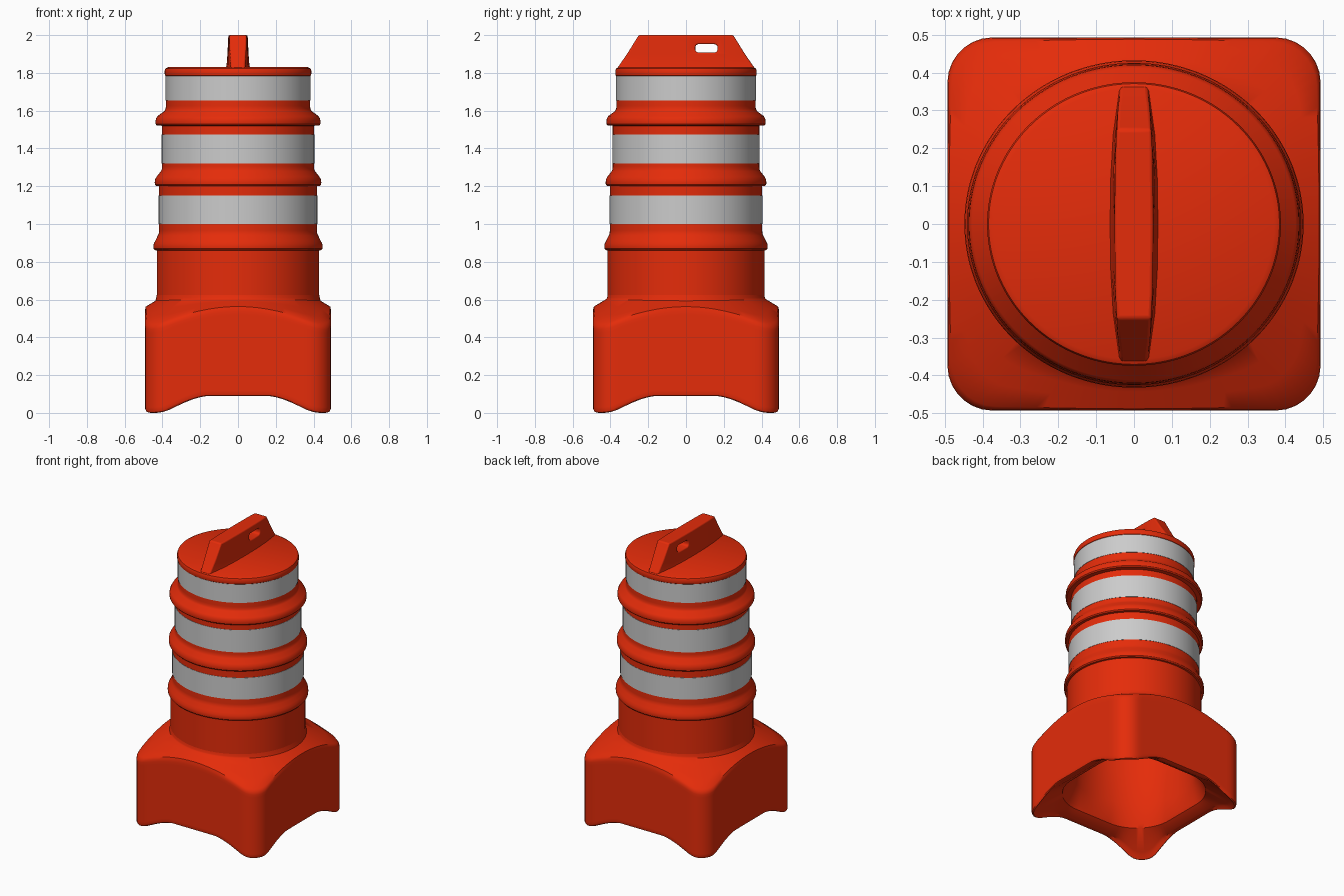
import bpy
from math import sin, cos, pi, hypot, sqrt, radians

if "Cube" in bpy.data.objects:
    bpy.data.objects.remove(bpy.data.objects["Cube"])

N = 160
SQUASH = 0.965          # the drum is slightly narrower front to back
HALF, CORNER = 0.493, 0.12

ANGLES = [2 * pi * (i + 0.5) / N for i in range(N)]

orange = bpy.data.materials.new("orange_plastic")
orange.diffuse_color = (0.78, 0.025, 0.003, 1)
orange.use_nodes = True
orange.node_tree.nodes["Principled BSDF"].inputs["Base Color"].default_value = orange.diffuse_color


def loft(name, rings, mat=None, cap_start=True, cap_end=True, angle=32):
    """Skin a list of equal-length rings into one mesh."""
    n = len(rings[0])
    verts = [p for r in rings for p in r]
    faces = [(k * n + j, k * n + (j + 1) % n, (k + 1) * n + (j + 1) % n, (k + 1) * n + j)
             for k in range(len(rings) - 1) for j in range(n)]
    if cap_start:
        faces.append(tuple(range(n - 1, -1, -1)))
    if cap_end:
        faces.append(tuple((len(rings) - 1) * n + j for j in range(n)))
    me = bpy.data.meshes.new(name)
    me.from_pydata(verts, [], faces)
    ob = bpy.data.objects.new(name, me)
    bpy.context.collection.objects.link(ob)
    if mat:
        me.materials.append(mat)
    bpy.ops.object.select_all(action='DESELECT')
    ob.select_set(True)
    bpy.context.view_layer.objects.active = ob
    bpy.ops.object.shade_smooth_by_angle(angle=radians(angle))
    return ob


def round_ring(r, z):
    return [(r * cos(a), r * SQUASH * sin(a), z) for a in ANGLES]


def square_ring(half, corner):
    """Rounded square sampled along evenly spaced rays."""
    pts, c = [], half - corner
    for a in ANGLES:
        u, v = cos(a), sin(a)
        t = half / max(abs(u), abs(v))
        if min(abs(u), abs(v)) * t > c:
            b = c * (abs(u) + abs(v))
            t = b + sqrt(b * b - 2 * c * c + corner * corner)
        pts.append((u * t, v * t))
    return pts


# Drum body: straight stepped sections, three ribs and a lid
profile = [(0.43, 0.58), (0.43, 0.852)]
for z, r_low, r_rib, r_high in ((0.86, 0.43, 0.448, 0.418),
                                (1.20, 0.418, 0.441, 0.402),
                                (1.52, 0.402, 0.437, 0.382)):
    profile += [(r_low, z), (r_rib - 0.007, z + 0.002), (r_rib - 0.001, z + 0.009),
                (r_rib, z + 0.02), (r_rib - 0.002, z + 0.036), (r_rib - 0.01, z + 0.051),
                (r_high + 0.007, z + 0.078), (r_high + 0.001, z + 0.09), (r_high, z + 0.105)]
profile += [(0.381, 1.782), (0.386, 1.786), (0.388, 1.795), (0.388, 1.812),
            (0.384, 1.823), (0.37, 1.83)]
loft("drum_body", [round_ring(r, z) for r, z in profile], orange, cap_start=False)

# Reflective bands
for i, (z0, z1, r) in enumerate(((1.0, 1.15, 0.42), (1.32, 1.475, 0.404),
                                 (1.655, 1.784, 0.384))):
    loft(f"reflective_band_{i + 1}",
         [round_ring(r - 0.005, z0), round_ring(r, z0), round_ring(r, z1),
          round_ring(r - 0.005, z1)], None, False, False)


# Square base: hollow inside, arched underneath, conical shoulder on top
def shoulder(r):
    return 0.56 - 0.6 * (r - HALF)


def underside(r):
    t = min(1, max(0, (0.645 - r) / 0.125))
    return 0.09 * (0.6 * t + 0.4 * t * t * (3 - 2 * t))


outer = square_ring(HALF, CORNER)
hole = square_ring(0.39, 0.26)


def wall(scale, height):
    return [(x * scale, y * scale, height(hypot(x, y))) for x, y in outer]


def shoulder_ring(t):
    pts = []
    for (x, y), (rx, ry, _) in zip(outer, round_ring(0.437, 0)):
        px, py = rx + (x - rx) * t, ry + (y - ry) * t
        pts.append((px, py, min(shoulder(hypot(px, py)), 0.605 - 0.02 * t)))
    return pts


base = [round_ring(0.35, 1.75), round_ring(0.39, 0.9), round_ring(0.395, 0.5),
        round_ring(0.4, 0.27), [(x, y, 0.15) for x, y in hole],
        [(x * 1.02, y * 1.02, 0.125) for x, y in hole]]
base += [wall(s, lambda r, s=s: underside(r * s)) for s in (0.92, 0.95)]
base += [wall(s, lambda r, d=d: underside(r) + d)
         for s, d in ((0.98, 0), (0.994, 0.003), (1, 0.012), (1, 0.03))]
base += [wall(s, lambda r, d=d: shoulder(r) - d)
         for s, d in ((1, 0.045), (1, 0.025), (0.996, 0.01))]
base += [shoulder_ring(t) for t in (0.93, 0.6, 0.3, 0.0)]
base += [round_ring(0.433, 0.609), round_ring(0.429, 0.63)]
loft("square_base", base, orange, cap_end=False, angle=38)


# Carry handle: tapered, slightly bulged fin on the lid
def fin_ring(half_side, z):
    right = half_side + [(x, -y) for x, y in half_side[-2::-1]]
    return [(x, y, z) for x, y in right] + [(-x, y, z) for x, y in right[::-1]]


foot = [(0.038, -0.366), (0.056, -0.24), (0.063, -0.12), (0.065, 0)]
low = [(0.037, -0.35), (0.053, -0.23), (0.059, -0.12), (0.06, 0)]
middle = [(0.042, -0.312), (0.051, -0.22), (0.055, -0.11), (0.056, 0)]
top = [(0.046, -0.25), (0.049, -0.18), (0.05, -0.09), (0.051, 0)]
handle = loft("carry_handle", [fin_ring(foot, 1.822), fin_ring(low, 1.845),
                               fin_ring(middle, 1.9), fin_ring(top, 2.0)], orange)

# Slot through the handle
slot = [(0.108 + (0.041 if cos(a) > 0 else -0.041) + 0.018 * cos(a),
         1.93 + (0.004 if sin(a) > 0 else -0.004) + 0.018 * sin(a))
        for a in [2 * pi * (i + 0.5) / 24 for i in range(24)]]
cutter = loft("slot_cutter", [[(x, y, z) for y, z in slot] for x in (-0.15, 0.15)])
cutter.hide_render = True
bpy.context.view_layer.objects.active = handle
cut = handle.modifiers.new("slot", 'BOOLEAN')
cut.operation, cut.solver, cut.object = 'DIFFERENCE', 'EXACT', cutter
bpy.ops.object.modifier_apply(modifier=cut.name)
bpy.data.objects.remove(cutter)
bevel = handle.modifiers.new("soft_edges", 'BEVEL')
bevel.width, bevel.segments, bevel.angle_limit = 0.01, 3, radians(40)
